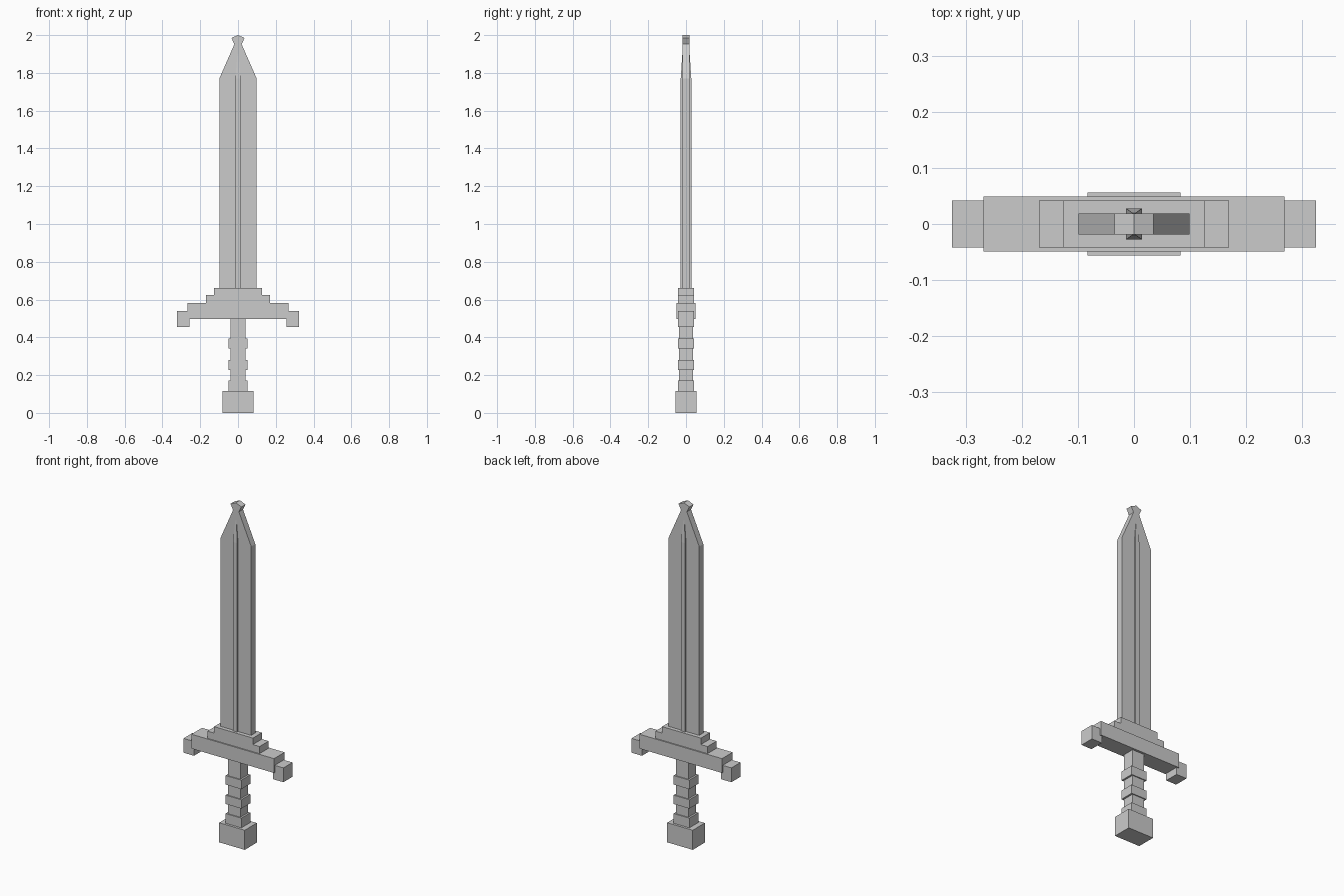
import bpy, bmesh

if "Cube" in bpy.data.objects:
    bpy.data.objects.remove(bpy.data.objects["Cube"])

steel = bpy.data.materials.new("plain_grey")
steel.diffuse_color = (0.6, 0.6, 0.6, 1)
steel.use_nodes = True
steel.node_tree.nodes["Principled BSDF"].inputs["Base Color"].default_value = steel.diffuse_color


def finish(name, bm):
    bmesh.ops.recalc_face_normals(bm, faces=bm.faces[:])
    mesh = bpy.data.meshes.new(name)
    bm.to_mesh(mesh)
    bm.free()
    mesh.materials.append(steel)
    obj = bpy.data.objects.new(name, mesh)
    bpy.context.collection.objects.link(obj)
    return obj


def box(name, x0, x1, hy, z0, z1):
    """Box from x0 to x1, z0 to z1, with half depth hy."""
    bm = bmesh.new()
    bmesh.ops.create_cube(bm, size=1)
    for v in bm.verts:
        v.co = (x1 if v.co.x > 0 else x0, hy * 2 * v.co.y, z1 if v.co.z > 0 else z0)
    return finish(name, bm)


def loft(name, sections):
    """Stack of rectangles (half width, half depth, z)."""
    bm = bmesh.new()
    rings = [[bm.verts.new((sx * w, sy * d, z))
              for sx, sy in ((-1, -1), (1, -1), (1, 1), (-1, 1))]
             for w, d, z in sections]
    for a, b in zip(rings, rings[1:]):
        for i in range(4):
            j = (i + 1) % 4
            bm.faces.new((a[i], a[j], b[j], b[i]))
    bm.faces.new(rings[0][::-1])
    bm.faces.new(rings[-1])
    return finish(name, bm)


# Pommel and grip with raised bands
box("pommel", -0.083, 0.083, 0.056, 0, 0.115)
box("grip", -0.04, 0.04, 0.036, 0.115, 0.5)
for z0, z1 in ((0.115, 0.172), (0.228, 0.28), (0.342, 0.395)):
    box("grip_band", -0.051, 0.051, 0.042, z0, z1)

# Stepped cross guard with drooping ends
box("guard_bar", -0.268, 0.268, 0.049, 0.498, 0.582)
box("guard_step_lower", -0.169, 0.169, 0.042, 0.582, 0.624)
box("guard_step_upper", -0.126, 0.126, 0.042, 0.624, 0.662)
for s in (-1, 1):
    box("guard_end", *sorted((s * 0.256, s * 0.324)), 0.042, 0.456, 0.54)

# Blade with tapered point and raised centre ridge
loft("blade", [(0.099, 0.019, 0.662), (0.099, 0.019, 1.77), (0.019, 0.019, 1.952)])
loft("centre_ridge", [(0.014, 0.028, 0.662), (0.014, 0.028, 1.77), (0.003, 0.0195, 1.9)])

# Small flared tip with a peaked top
bm = bmesh.new()
outline = ((-0.019, 1.952), (0.019, 1.952), (0.035, 1.985), (0, 2.0), (-0.035, 1.985))
face = bm.faces.new([bm.verts.new((x, -0.019, z)) for x, z in outline])
ext = bmesh.ops.extrude_face_region(bm, geom=[face])
for v in ext["geom"]:
    if isinstance(v, bmesh.types.BMVert):
        v.co.y = 0.019
finish("tip", bm)
